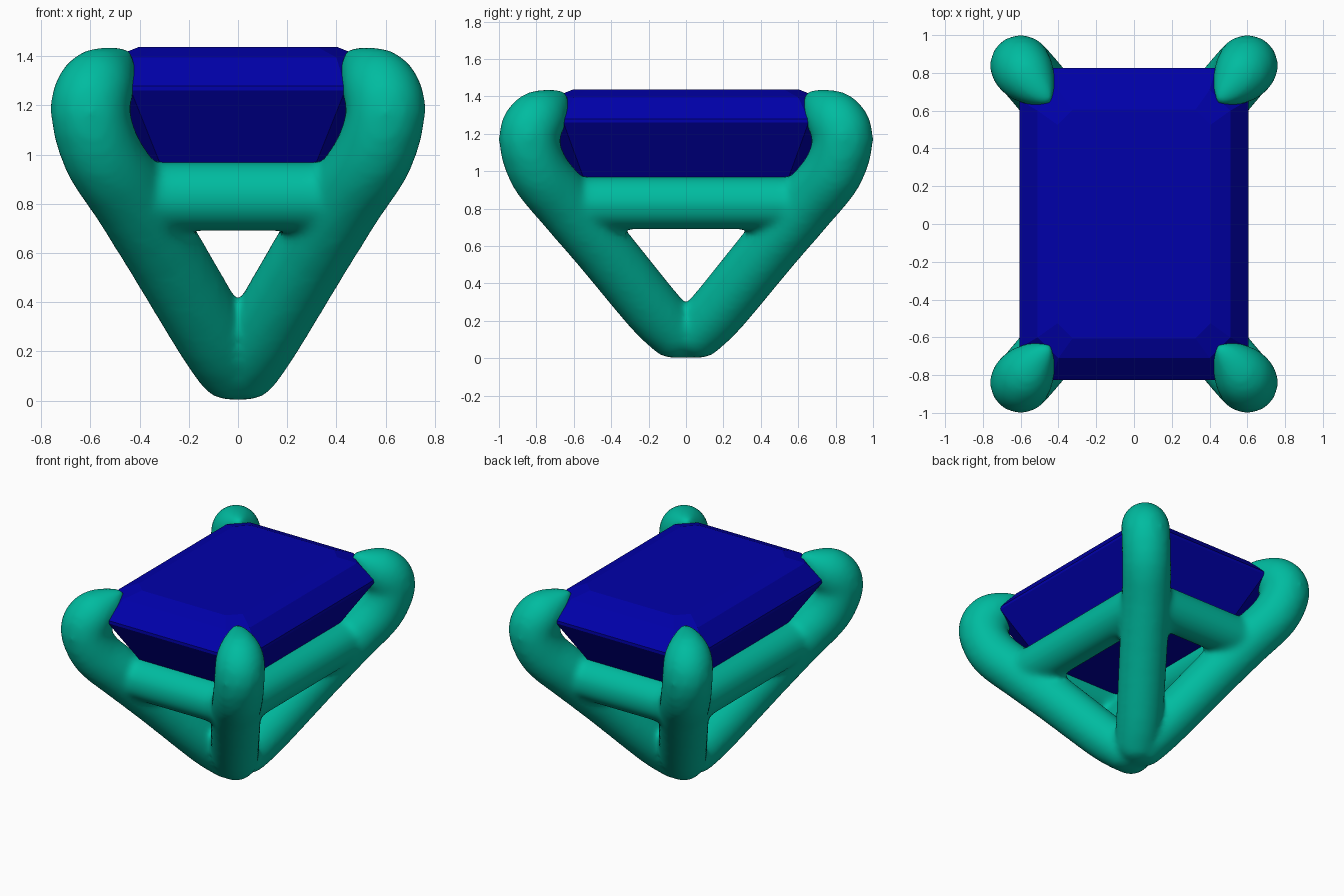
import bpy, bmesh
from math import sin, cos, pi
from mathutils import Vector

if "Cube" in bpy.data.objects:
    bpy.data.objects.remove(bpy.data.objects["Cube"])


def material(name, colour):
    mat = bpy.data.materials.new(name)
    mat.diffuse_color = colour
    mat.use_nodes = True
    mat.node_tree.nodes["Principled BSDF"].inputs["Base Color"].default_value = mat.diffuse_color
    return mat


def make_object(name, bm, mat):
    bmesh.ops.recalc_face_normals(bm, faces=bm.faces)
    me = bpy.data.meshes.new(name)
    bm.to_mesh(me)
    bm.free()
    ob = bpy.data.objects.new(name, me)
    bpy.context.collection.objects.link(ob)
    me.materials.append(mat)
    return ob


def ball_points(c, r, seg=24, rings=12):
    pts = [c + Vector((0, 0, r)), c - Vector((0, 0, r))]
    for i in range(1, rings):
        t = pi * i / rings
        for j in range(seg):
            a = 2 * pi * j / seg
            pts.append(c + r * Vector((sin(t) * cos(a), sin(t) * sin(a), cos(t))))
    return pts


def capsule(bm, a, ra, b, rb):
    # round-ended bar: hull of two balls
    verts = [bm.verts.new(p) for p in ball_points(a, ra) + ball_points(b, rb)]
    bmesh.ops.convex_hull(bm, input=verts)
    loose = [v for v in verts if v.is_valid and not v.link_faces]
    bmesh.ops.delete(bm, geom=loose, context='VERTS')


def spline(pts, steps):
    # Catmull-Rom samples through (x, y, z, radius) points
    p = [pts[0]] + pts + [pts[-1]]
    out = []
    for i in range(1, len(p) - 2):
        a, b, c, d = p[i - 1:i + 3]
        for k in range(steps):
            t = k / steps
            out.append(0.5 * (2 * b + (c - a) * t + (2 * a - 5 * b + 4 * c - d) * t ** 2
                              + (3 * b - a - 3 * c + d) * t ** 3))
    return out + [pts[-1]]


# Setting: four curling prongs meeting at the base, joined by a rail frame
PRONG = [(.03, .068, .148, .148), (.105, .185, .27, .156), (.30, .455, .60, .16),
         (.44, .65, .83, .163), (.552, .787, 1.0, .163), (.601, .84, 1.17, .162),
         (.58, .805, 1.265, .157), (.53, .74, 1.325, .114), (.47, .675, 1.388, .048)]
bm = bmesh.new()
for sx in (-1, 1):
    for sy in (-1, 1):
        path = spline([Vector((x * sx, y * sy, z, r)) for x, y, z, r in PRONG], 3)
        for a, b in zip(path, path[1:]):
            capsule(bm, a.to_3d(), a[3], b.to_3d(), b[3])
# Base bar filling the crotch where the prongs meet
capsule(bm, Vector((0, -.06, .15)), .148, Vector((0, .06, .15)), .148)
X, Y, Z = .42, .63, .83
for s in (-1, 1):
    capsule(bm, Vector((-X, s * Y, Z)), .142, Vector((X, s * Y, Z)), .142)
    capsule(bm, Vector((s * X, -Y, Z)), .142, Vector((s * X, Y, Z)), .142)
setting = make_object("prong_setting", bm, material("green_metal", (0, .5, .35, 1)))

# Fuse the bars and soften the joints
fuse = setting.modifiers.new("fuse", 'REMESH')
fuse.mode = 'VOXEL'
fuse.voxel_size = .02
fuse.use_smooth_shade = True
soft = setting.modifiers.new("soften", 'SMOOTH')
soft.factor = .5
soft.iterations = 12

# Gem: step-cut stone lofted through octagons (half x, half y, corner cut, z)
LEVELS = [(.345, .58, .07, .86), (.605, .825, .17, 1.26), (.605, .825, .17, 1.28),
          (.51, .71, .11, 1.395), (.405, .605, .08, 1.437)]
bm = bmesh.new()
rings = []
for x, y, c, z in LEVELS:
    outline = [(x, y - c), (x - c, y), (c - x, y), (-x, y - c),
               (-x, c - y), (c - x, -y), (x - c, -y), (x, c - y)]
    rings.append([bm.verts.new((px, py, z)) for px, py in outline])
for lo, hi in zip(rings, rings[1:]):
    for i in range(8):
        j = (i + 1) % 8
        bm.faces.new((lo[i], lo[j], hi[j], hi[i]))
bm.faces.new(rings[0])
bm.faces.new(rings[-1])
make_object("gemstone", bm, material("blue_gem", (0, 0, .4, 1)))
